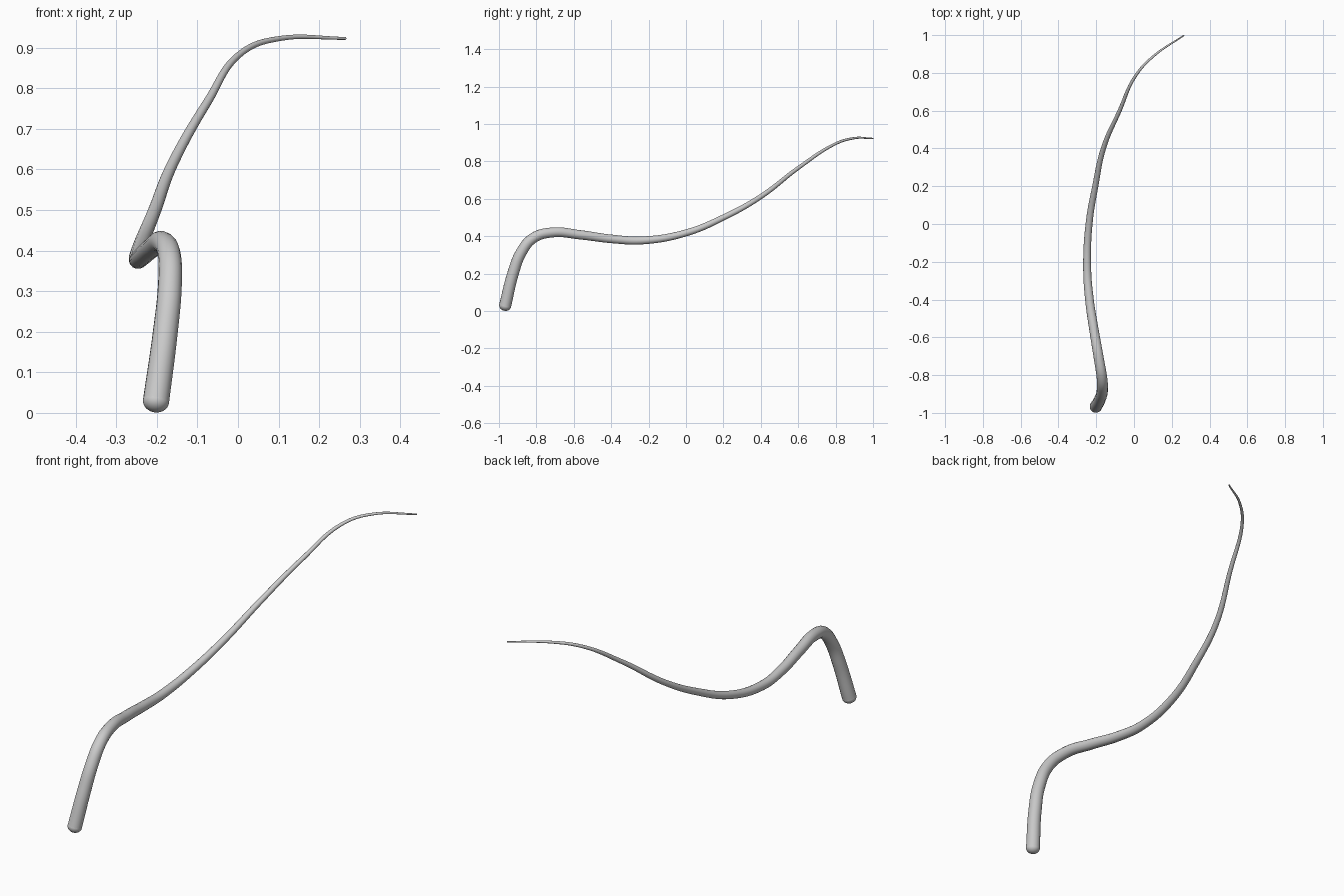
import bpy
from mathutils import Vector

if "Cube" in bpy.data.objects:
    bpy.data.objects.remove(bpy.data.objects["Cube"])

# Centre line from thick base to thin tip: x, y, z, radius
PATH = [
    (-0.202, -0.967, 0.029, 0.0325),
    (-0.179, -0.925, 0.200, 0.0308),
    (-0.168, -0.882, 0.312, 0.0295),
    (-0.169, -0.820, 0.388, 0.0282),
    (-0.185, -0.720, 0.420, 0.0268),
    (-0.212, -0.560, 0.407, 0.0250),
    (-0.236, -0.400, 0.386, 0.0232),
    (-0.248, -0.230, 0.378, 0.0212),
    (-0.238, 0.000, 0.418, 0.0186),
    (-0.205, 0.200, 0.500, 0.0162),
    (-0.162, 0.400, 0.612, 0.0136),
    (-0.076, 0.600, 0.765, 0.0106),
    (0.012, 0.790, 0.890, 0.0078),
    (0.105, 0.890, 0.923, 0.0062),
    (0.265, 0.999, 0.923, 0.0035),
]

# Tapered stem
curve = bpy.data.curves.new("stem", 'CURVE')
curve.dimensions = '3D'
curve.bevel_depth = 1.0
curve.bevel_resolution = 6
curve.resolution_u = 10
curve.use_fill_caps = True
spline = curve.splines.new('BEZIER')
spline.radius_interpolation = 'LINEAR'
spline.bezier_points.add(len(PATH) - 1)
for p, (x, y, z, r) in zip(spline.bezier_points, PATH):
    p.co = (x, y, z)
    p.radius = r
    p.handle_left_type = p.handle_right_type = 'AUTO'
stem = bpy.data.objects.new("stem", curve)
bpy.context.collection.objects.link(stem)
bpy.ops.object.select_all(action='DESELECT')
stem.select_set(True)
bpy.context.view_layer.objects.active = stem
bpy.ops.object.convert(target='MESH')
bpy.ops.object.shade_smooth_by_angle()

# Rounded base end, slightly flattened along the stem
a, b = Vector(PATH[0][:3]), Vector(PATH[1][:3])
bpy.ops.mesh.primitive_uv_sphere_add(segments=28, ring_count=14, radius=PATH[0][3], location=a)
cap = bpy.context.object
cap.name = "base_cap"
cap.rotation_euler = (b - a).to_track_quat('Z', 'Y').to_euler()
cap.scale = (1, 1, 0.85)
bpy.ops.object.shade_smooth()
